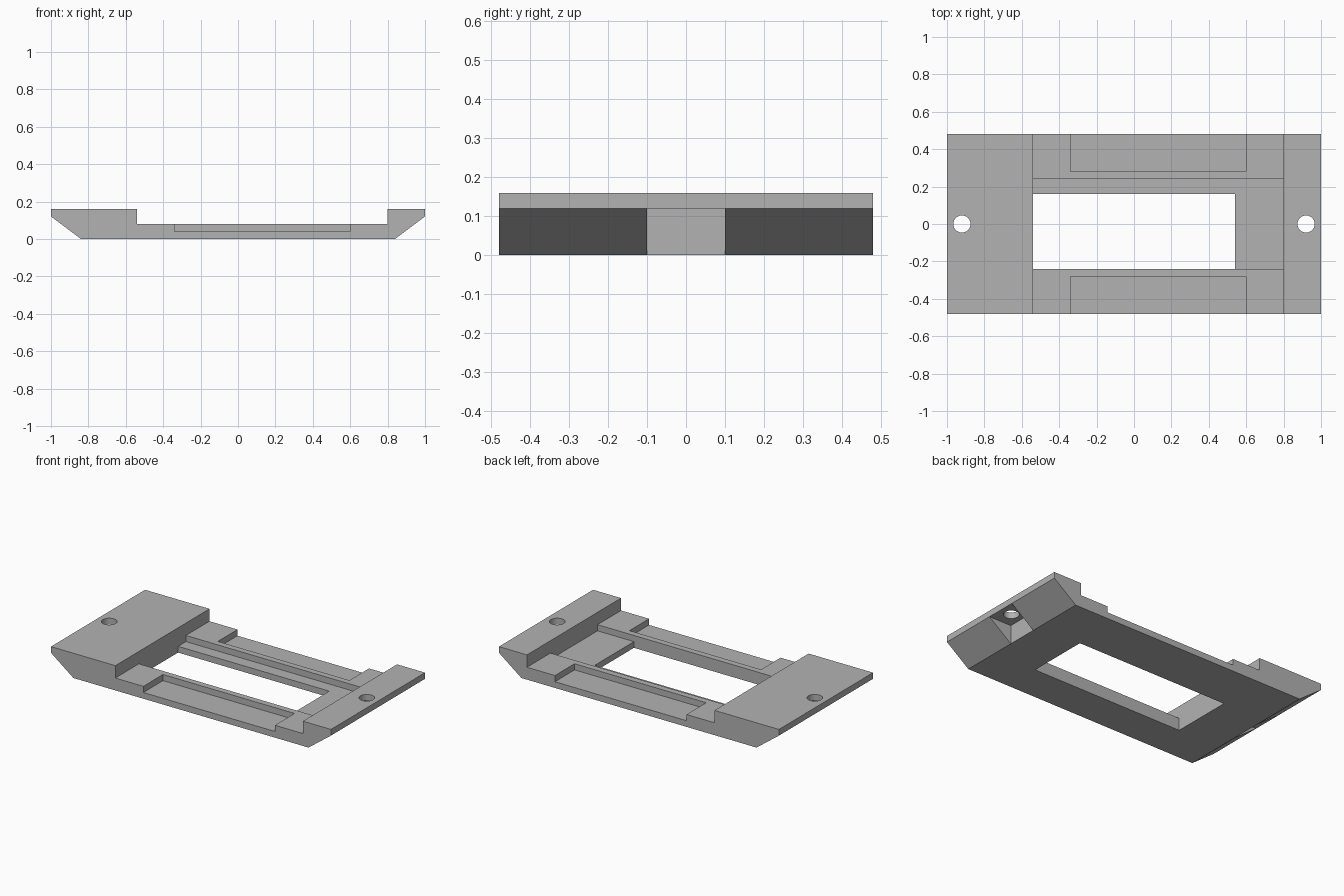
import bpy
import bmesh
import math
from mathutils import Matrix

if "Cube" in bpy.data.objects:
    bpy.data.objects.remove(bpy.data.objects["Cube"])

grey = bpy.data.materials.new("plain grey")
grey.use_nodes = True
colour = (0.45, 0.45, 0.45, 1)
grey.diffuse_color = colour
grey.node_tree.nodes["Principled BSDF"].inputs["Base Color"].default_value = colour


def make_object(name, bm):
    bmesh.ops.recalc_face_normals(bm, faces=bm.faces[:])
    mesh = bpy.data.meshes.new(name)
    bm.to_mesh(mesh)
    bm.free()
    mesh.materials.append(grey)
    obj = bpy.data.objects.new(name, mesh)
    bpy.context.collection.objects.link(obj)
    return obj


def prism(name, profile, y0, y1):
    """Extrude an x-z outline from y0 to y1."""
    bm = bmesh.new()
    face = bm.faces.new([bm.verts.new((x, y0, z)) for x, z in profile])
    new = bmesh.ops.extrude_face_region(bm, geom=[face])["geom"]
    for v in new:
        if isinstance(v, bmesh.types.BMVert):
            v.co.y = y1
    return make_object(name, bm)


def box(name, x0, x1, y0, y1, z0, z1):
    return prism(name, [(x0, z0), (x1, z0), (x1, z1), (x0, z1)], y0, y1)


def cut(body, cutter):
    cutter.hide_render = True
    mod = body.modifiers.new(cutter.name, "BOOLEAN")
    mod.operation = "DIFFERENCE"
    mod.solver = "EXACT"
    mod.object = cutter
    bpy.context.view_layer.objects.active = body
    bpy.ops.object.modifier_apply(modifier=mod.name)
    bpy.data.objects.remove(cutter)


# Frame: raised end blocks, low middle, sloped undersides at both ends
frame = prism("mounting_frame", [
    (-1, 0.16), (-1, 0.12), (-0.84, 0), (0.84, 0), (1, 0.12), (1, 0.16),
    (0.8, 0.16), (0.8, 0.08), (-0.54, 0.08), (-0.54, 0.16)], -0.48, 0.48)

# Sunken seat and the window through it
cut(frame, box("seat_cutter", -0.54, 0.8, -0.24, 0.24, 0.04, 0.3))
cut(frame, box("window_cutter", -0.54, 0.54, -0.24, 0.16, -0.1, 0.3))

# Shallow recesses along the outer side of both rails
cut(frame, box("front_recess_cutter", -0.34, 0.6, -0.6, -0.28, 0.04, 0.3))
cut(frame, box("back_recess_cutter", -0.34, 0.6, 0.28, 0.6, 0.04, 0.3))

# Screw pocket and screw hole at each end
for side in (-1, 1):
    x0, x1 = sorted((0.84 * side, 1.2 * side))
    cut(frame, box("pocket_cutter", x0, x1, -0.1, 0.1, -0.1, 0.12))
    bm = bmesh.new()
    bmesh.ops.create_cone(bm, cap_ends=True, segments=32, radius1=0.046,
                          radius2=0.046, depth=0.5,
                          matrix=Matrix.Translation((0.92 * side, 0, 0.1)))
    cut(frame, make_object("screw_hole_cutter", bm))

# Smooth hole walls, crisp edges elsewhere
bpy.ops.object.select_all(action="DESELECT")
frame.select_set(True)
bpy.context.view_layer.objects.active = frame
bpy.ops.object.shade_smooth_by_angle(angle=math.radians(30))
